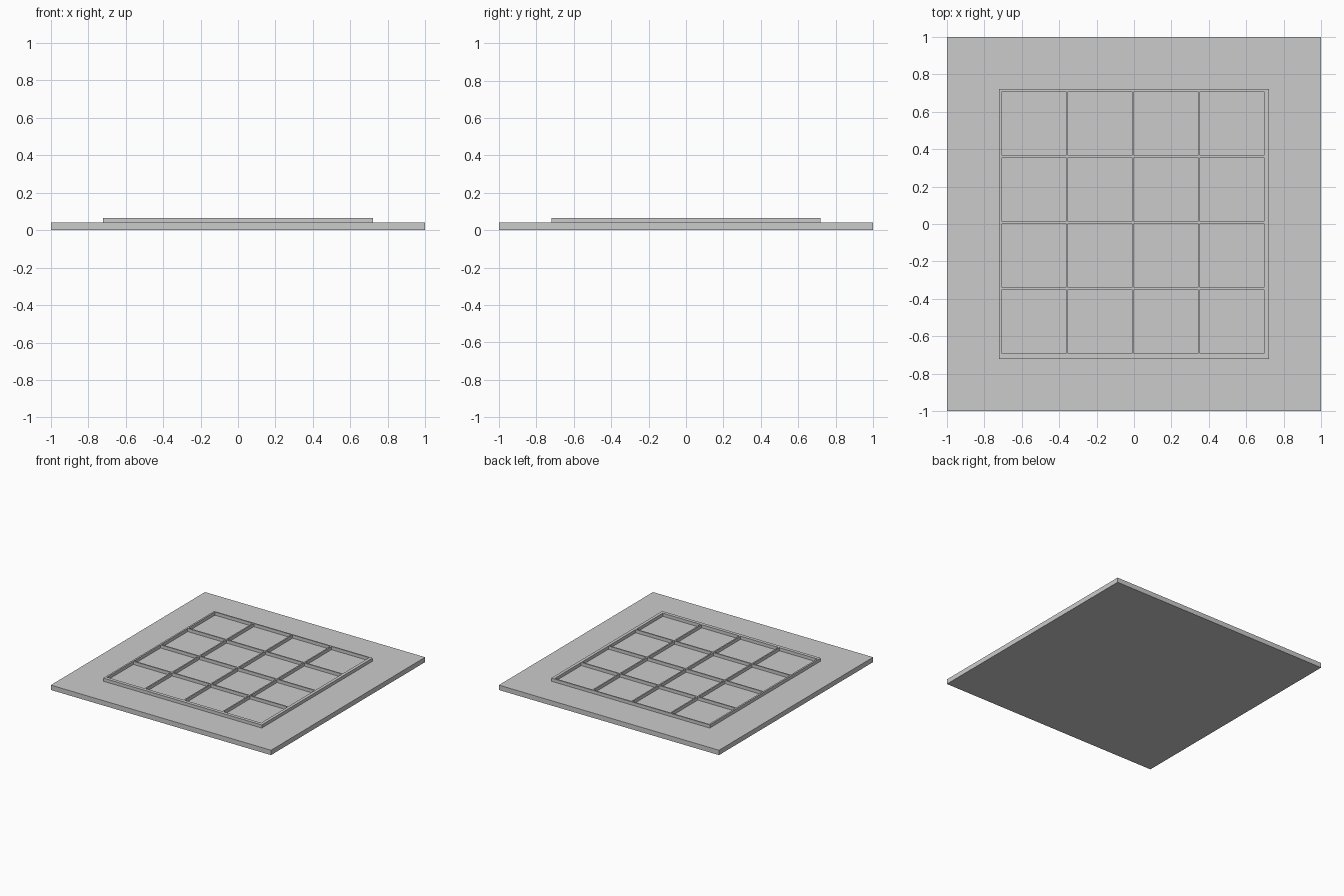
import bpy
import bmesh

if "Cube" in bpy.data.objects:
    bpy.data.objects.remove(bpy.data.objects["Cube"])

BASE_TOP = 0.04
WALL_TOP = 0.066
RIM = 0.72
CELL = 0.342
PITCH = 0.353


def finish(name, bm):
    bmesh.ops.recalc_face_normals(bm, faces=bm.faces)
    mesh = bpy.data.meshes.new(name)
    bm.to_mesh(mesh)
    bm.free()
    obj = bpy.data.objects.new(name, mesh)
    bpy.context.collection.objects.link(obj)
    return obj


# Square base plate
bm = bmesh.new()
bmesh.ops.create_cube(bm, size=1)
for v in bm.verts:
    v.co = (v.co.x * 2, v.co.y * 2, (v.co.z + 0.5) * BASE_TOP)
finish("base_plate", bm)

# Wall positions: rim edge, then start and end of each of four cells, rim edge
xs = [-RIM]
for i in range(4):
    start = (i - 2) * PITCH
    xs += [start, start + CELL]
xs.append(RIM)
ys = [-x for x in reversed(xs)]    # cells sit against the opposite side in y
ys = [y + 0.003 if 0 < k < 9 else y for k, y in enumerate(ys)]

# Rim and dividers as one connected lattice, open above each cell
bm = bmesh.new()
grid = [[bm.verts.new((x, y, BASE_TOP)) for y in ys] for x in xs]
for i in range(9):
    for j in range(9):
        if i % 2 == 0 or j % 2 == 0:
            bm.faces.new((grid[i][j], grid[i + 1][j],
                          grid[i + 1][j + 1], grid[i][j + 1]))
top = bmesh.ops.extrude_face_region(bm, geom=bm.faces[:], use_keep_orig=True)
for v in top["geom"]:
    if isinstance(v, bmesh.types.BMVert):
        v.co.z = WALL_TOP
finish("compartment_walls", bm)
